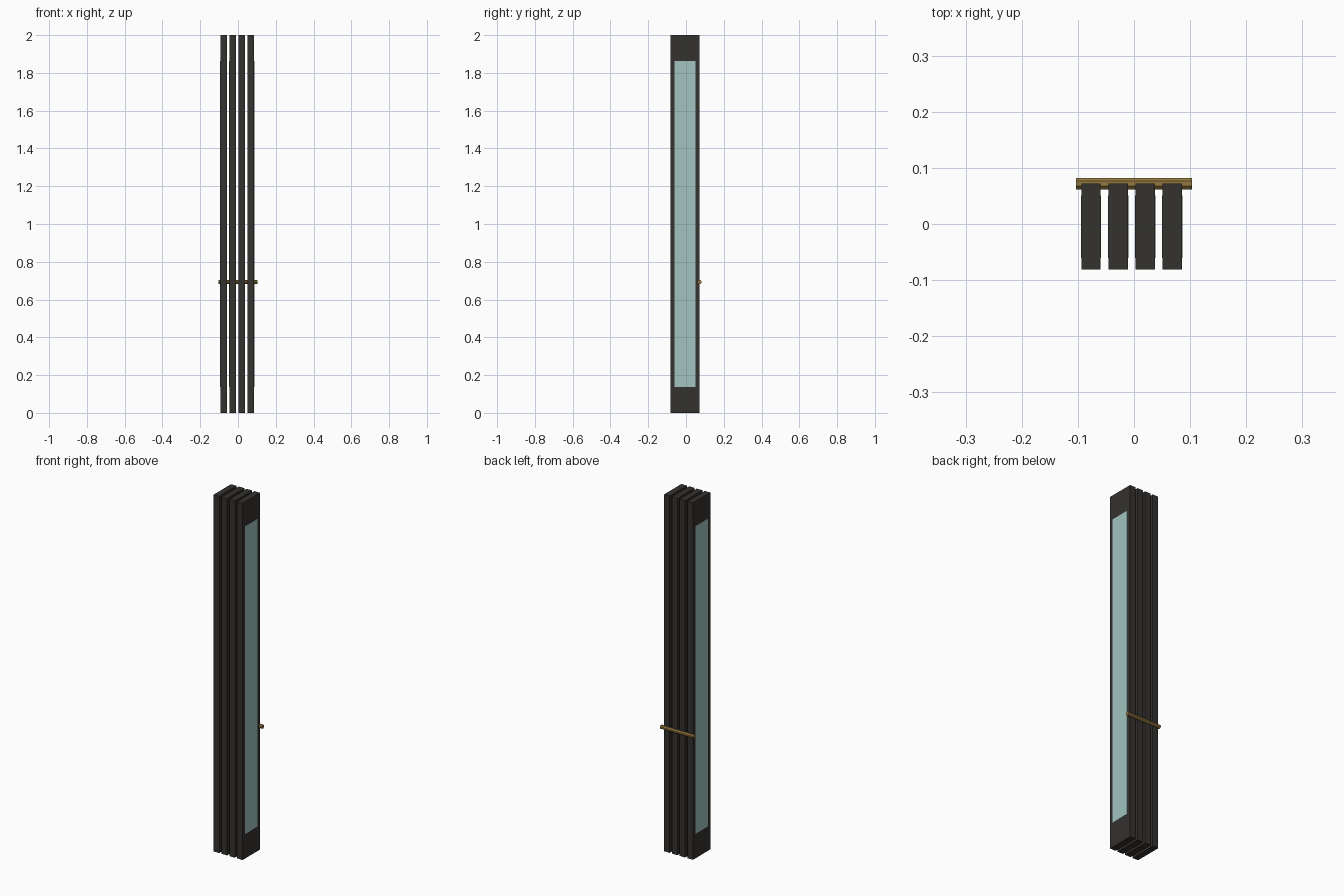
import bpy, math

if "Cube" in bpy.data.objects:
    bpy.data.objects.remove(bpy.data.objects["Cube"])

def material(name, rgb):
    m = bpy.data.materials.new(name)
    m.diffuse_color = (*rgb, 1)
    m.use_nodes = True
    m.node_tree.nodes["Principled BSDF"].inputs["Base Color"].default_value = m.diffuse_color
    return m

dark = material("dark_frame", (0.035, 0.032, 0.028))
glass = material("pale_glass", (0.36, 0.55, 0.53))
brass = material("brass", (0.30, 0.19, 0.05))

def box(name, x, y, z, mat):
    # each range is (low, high)
    bpy.ops.mesh.primitive_cube_add(size=1, location=[sum(r) / 2 for r in (x, y, z)])
    o = bpy.context.object
    o.name = name
    o.scale = [r[1] - r[0] for r in (x, y, z)]
    bpy.ops.object.transform_apply(location=False, rotation=False, scale=True)
    o.data.materials.append(mat)
    return o

FRONT, BACK, TOP = -0.081, 0.072, 2.0
PANE_Y, PANE_Z = (-0.061, 0.051), (0.138, 1.863)
THICK, PITCH = 0.0345, 0.0483

# four folded leaves, each a frame of stiles and rails around a glass pane
for i in range(4):
    cx = -0.0042 + (i - 1.5) * PITCH
    x = (cx - THICK / 2, cx + THICK / 2)
    box(f"front_stile_{i}", x, (FRONT, PANE_Y[0]), (0, TOP), dark)
    box(f"back_stile_{i}", x, (PANE_Y[1], BACK), (0, TOP), dark)
    box(f"bottom_rail_{i}", x, PANE_Y, (0, PANE_Z[0]), dark)
    box(f"top_rail_{i}", x, PANE_Y, (PANE_Z[1], TOP), dark)
    box(f"glass_pane_{i}", (x[0] - 0.001, x[1] + 0.001), PANE_Y, PANE_Z, glass)

# horizontal brass bar across the back edges
bpy.ops.mesh.primitive_cylinder_add(vertices=8, radius=0.0103 / math.cos(math.pi / 8),
    depth=0.207, location=(0, BACK, 0.6935), rotation=(math.pi / 8, math.pi / 2, 0))
bar = bpy.context.object
bar.name = "handle_bar"
bar.rotation_euler = (0, math.pi / 2, 0)
bar.data.materials.append(brass)
# turn the octagon so a flat faces up
for v in bar.data.vertices:
    a = math.pi / 8
    v.co.x, v.co.y = (v.co.x * math.cos(a) - v.co.y * math.sin(a),
                      v.co.x * math.sin(a) + v.co.y * math.cos(a))
